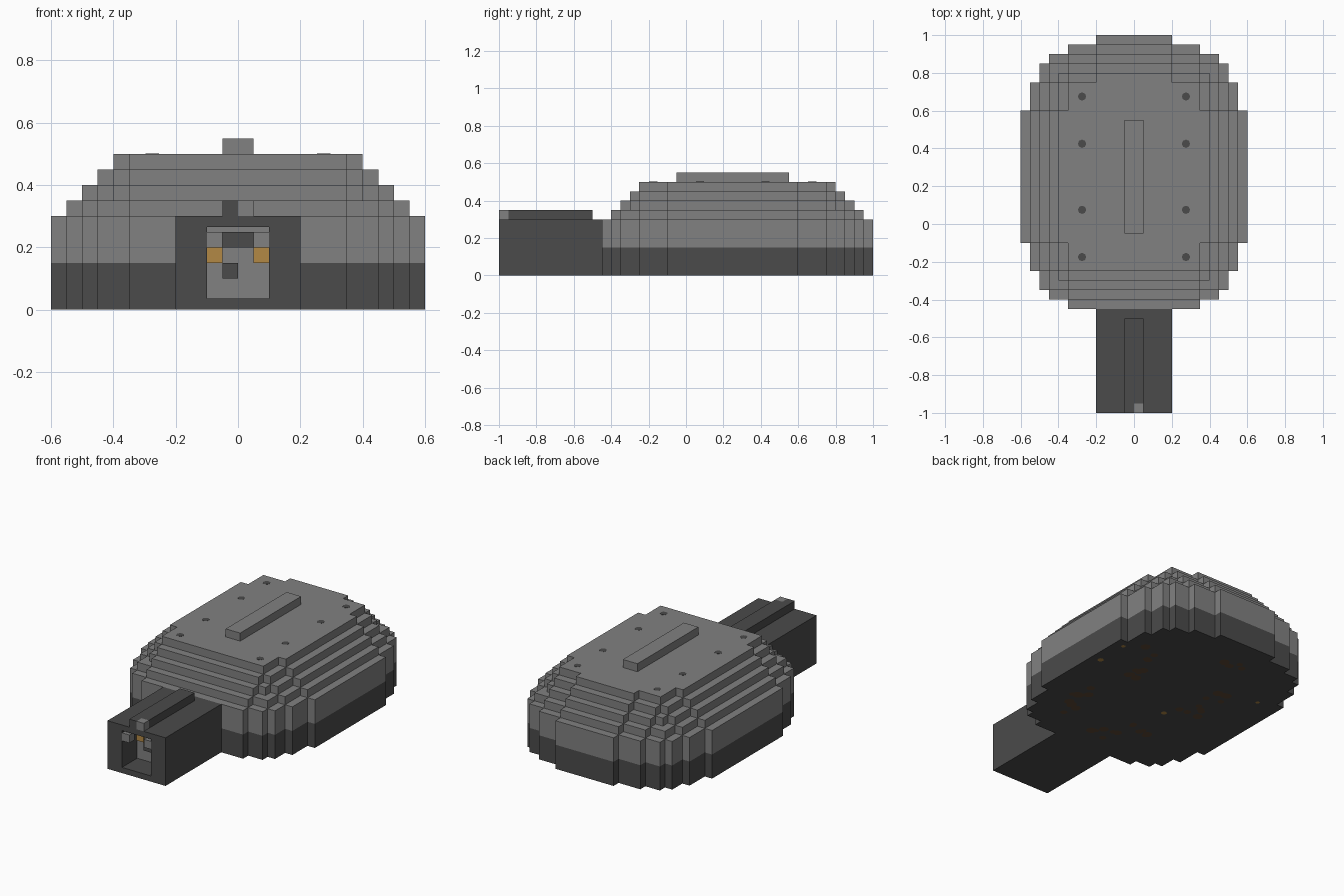
import bpy, bmesh, math, random

cube = bpy.data.objects.get("Cube")
if cube:
    bpy.data.objects.remove(cube, do_unlink=True)

U = 0.05        # one step of the blocky grid
MID = 0.25      # y of the shell's centre


def material(name, rgb):
    m = bpy.data.materials.new(name)
    m.use_nodes = True
    m.diffuse_color = (*rgb, 1)
    m.node_tree.nodes["Principled BSDF"].inputs["Base Color"].default_value = (*rgb, 1)
    return m


GREY = material("light grey", (0.22, 0.22, 0.22))
DARK = material("dark grey", (0.07, 0.07, 0.07))
AMBER = material("amber", (0.45, 0.25, 0.06))
BROWN = material("brown", (0.11, 0.065, 0.035))


def finish(name, bm, *mats):
    bmesh.ops.recalc_face_normals(bm, faces=bm.faces)
    mesh = bpy.data.meshes.new(name)
    bm.to_mesh(mesh)
    bm.free()
    for m in mats:
        mesh.materials.append(m)
    ob = bpy.data.objects.new(name, mesh)
    bpy.context.collection.objects.link(ob)
    return ob


def add_box(bm, x0, x1, y0, y1, z0, z1):
    verts = bmesh.ops.create_cube(bm, size=1)["verts"]
    for v in verts:
        v.co.x = x1 if v.co.x > 0 else x0
        v.co.y = y1 if v.co.y > 0 else y0
        v.co.z = z1 if v.co.z > 0 else z0


def box(name, mat, *bounds):
    bm = bmesh.new()
    add_box(bm, *bounds)
    return finish(name, bm, mat)


# Stepped outline: reach in grid steps of each column, from the middle outwards
back = [15] * 4 + [14] * 3 + [13] * 2 + [12, 10, 7]
front = [min(h, 14) for h in back]


def erode(cols):
    return [min(a - 1, b) for a, b in zip(cols, cols[1:])]


def quarter(cols, sign):
    """Stair points from the middle to the side, skipping straight runs."""
    pts = []
    for i, h in enumerate(cols):
        nxt = cols[i + 1] if i + 1 < len(cols) else None
        if h != nxt:
            pts.append(((i + 1) * U, MID + sign * h * U))
            if nxt is not None:
                pts.append(((i + 1) * U, MID + sign * nxt * U))
    return pts


def slab(name, mat, back, front, z0, z1):
    side = quarter(front, -1) + quarter(back, 1)[::-1]
    outline = side + [(-x, y) for x, y in reversed(side)]
    bm = bmesh.new()
    face = bm.faces.new([bm.verts.new((x, y, z0)) for x, y in outline])
    ext = bmesh.ops.extrude_face_region(bm, geom=[face])["geom"]
    for v in ext:
        if isinstance(v, bmesh.types.BMVert):
            v.co.z = z1
    return finish(name, bm, mat)


# Shell: dark skirt, grey wall, then shrinking tiers
slab("shell_skirt", DARK, back, front, 0, 0.15)
slab("shell_wall", GREY, back, front, 0.15, 0.3)
for k in range(4):
    back, front = erode(back), erode(front)
    slab(f"shell_tier_{k + 1}", GREY, back, front, 0.3 + k * U, 0.35 + k * U)
box("shell_ridge", GREY, -U, U, -U, 0.55, 0.5, 0.55)

# Neck with a square recess in the front
bm = bmesh.new()
add_box(bm, -0.2, 0.2, -1, -0.45, 0, 0.3)
bm.normal_update()
face = min(bm.faces, key=lambda f: f.calc_center_median().y)
bmesh.ops.inset_region(bm, faces=[face], thickness=U)
for v in face.verts:
    v.co.x = math.copysign(0.1, v.co.x)
face = bmesh.ops.extrude_discrete_faces(bm, faces=[face])["faces"][0]
for v in face.verts:
    v.co.y += 0.15
face.material_index = 1
finish("neck", bm, DARK, GREY)

# Ridge along the neck, with one light block at its tip
box("neck_ridge", DARK, -U, U, -0.95, -0.5, 0.3, 0.35)
box("ridge_tip_dark", DARK, -U, 0, -1, -0.95, 0.3, 0.35)
box("ridge_tip_light", GREY, 0, U, -1, -0.95, 0.3, 0.35)

# Details inside the recess
for label, s in (("left", 1), ("right", -1)):
    xa, xb = sorted((s * U, s * 2 * U))
    box(f"{label}_eye", AMBER, xa, xb, -0.858, -0.85, 0.15, 0.2)
    box(f"{label}_brow", GREY, xa, xb, -0.998, -0.95, 0.2, 0.25)
box("recess_top_plate", DARK, -U, U, -0.858, -0.85, 0.2, 0.25)
box("recess_patch", DARK, -U, 0, -0.858, -0.85, 0.1, 0.15)

# Rivets on the top of the shell
bm = bmesh.new()
for x in (-0.275, 0.275):
    for y in (-0.175, 0.075, 0.425, 0.675):
        made = bmesh.ops.create_cone(bm, cap_ends=True, segments=8, radius1=0.022,
                                     radius2=0.022, depth=0.002)
        bmesh.ops.translate(bm, verts=made["verts"], vec=(x, y, 0.5))
finish("top_rivets", bm, DARK)

# Mottled patches on the underside
random.seed(4)


def spots(name, mat, centres, count, spread, radius):
    bm = bmesh.new()
    for cx, cy in centres:
        for _ in range(count):
            x = cx + random.uniform(-spread, spread)
            y = cy + random.uniform(-spread, spread)
            r = radius * random.uniform(0.7, 1.2)
            ring = [bm.verts.new((x + r * math.cos(a * math.tau / 7),
                                  y + r * math.sin(a * math.tau / 7), -0.001))
                    for a in range(7)]
            bm.faces.new(ring[::-1])
    ob = finish(name, bm, mat)
    for p in ob.data.polygons:
        if p.normal.z > 0:
            p.flip()


spots("underside_patches", BROWN,
      [(0.38, 0.58), (0.26, 0.38), (-0.07, 0.77), (-0.23, 0.25), (-0.24, 0.43),
       (-0.14, -0.08), (0.39, 0), (0, -0.28), (0.32, -0.18)], 6, 0.07, 0.027)
spots("underside_flecks", AMBER,
      [(0.54, 0.35), (0.54, 0.55), (-0.45, 0.55), (-0.12, 0.12)], 1, 0, 0.018)
